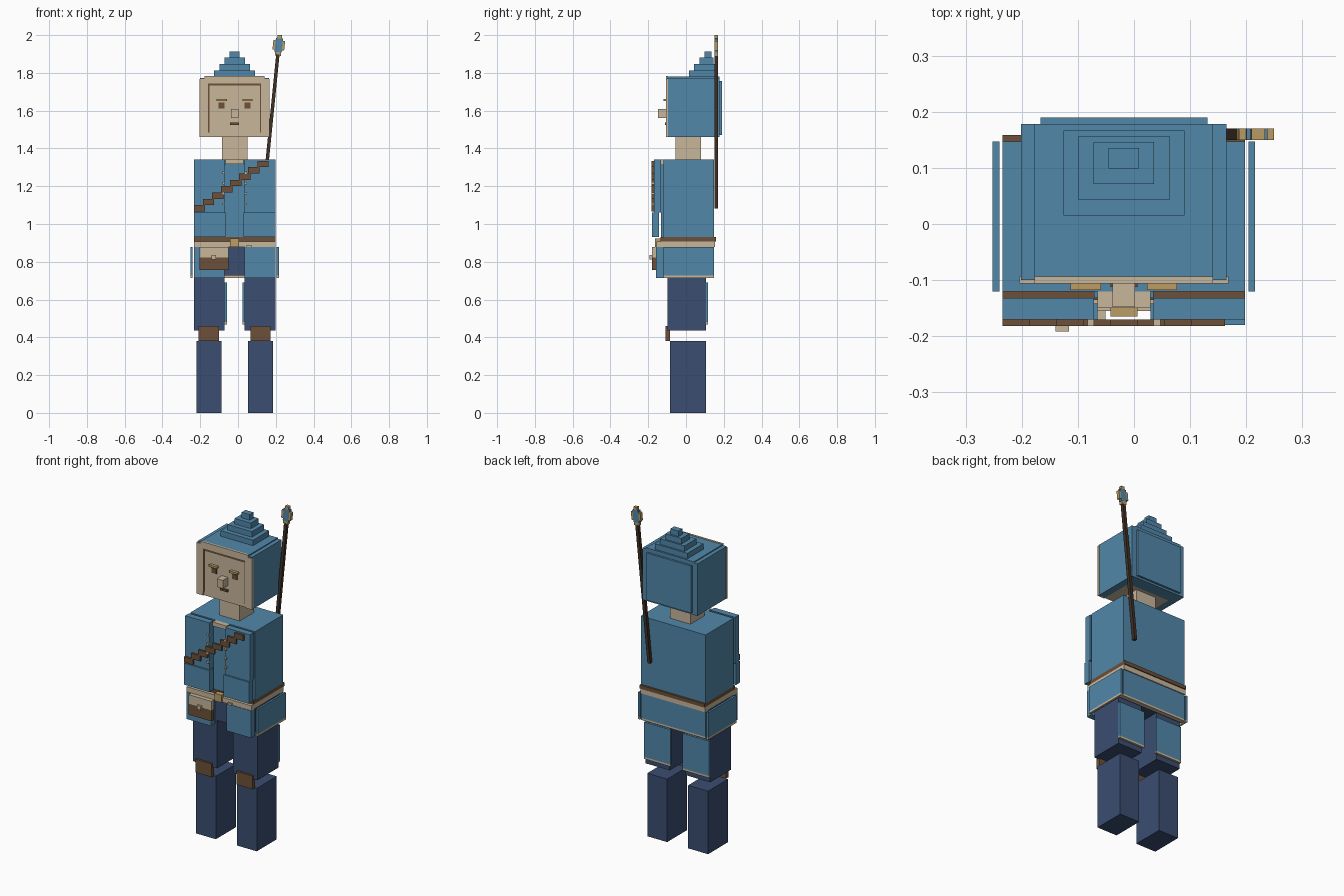
import bpy
import math
from mathutils import Vector, Matrix

if "Cube" in bpy.data.objects:
    bpy.data.objects.remove(bpy.data.objects["Cube"], do_unlink=True)

# Shared levels and edges of the figure
MIDDLE = -0.018
GAP, SIDE, THIN = 0.053, 0.216, 0.012
COAT_FRONT, COAT_BACK, CHEST_FRONT, POUCH_FRONT = -0.12, 0.147, -0.17, -0.18
LEG_FRONT, LEG_BACK, FACE_FRONT, HOOD_BACK = -0.085, 0.105, -0.1, 0.178
KNEE, TAIL, HIP, BELT, WAIST, CHEST = 0.38, 0.468, 0.715, 0.878, 0.93, 1.06
SHOULDER, CHIN, CROWN = 1.342, 1.46, 1.78


def material(name, red, green, blue):
    mat = bpy.data.materials.new(name)
    mat.use_nodes = True
    mat.diffuse_color = (red, green, blue, 1)
    shader = mat.node_tree.nodes["Principled BSDF"]
    shader.inputs["Base Color"].default_value = mat.diffuse_color
    return mat


blue = material("coat blue", 0.085, 0.245, 0.4)
navy = material("trouser navy", 0.043, 0.075, 0.16)
beige = material("skin beige", 0.58, 0.47, 0.33)
brown = material("leather brown", 0.15, 0.08, 0.04)
tan = material("brass tan", 0.5, 0.34, 0.13)
dark = material("dark wood", 0.05, 0.03, 0.02)


def box(name, mat, x, y, z):
    """Box from (low, high) pairs along each axis, x measured from the middle."""
    low, high = (Vector(corner) for corner in zip(x, y, z))
    bpy.ops.mesh.primitive_cube_add(size=1)
    part = bpy.context.object
    part.name = name
    size = Matrix.Diagonal((*(high - low), 1))
    centre = (low + high) / 2 + Vector((MIDDLE, 0, 0))
    part.data.transform(Matrix.Translation(centre) @ size)
    part.data.materials.append(mat)
    return part


def centred(name, mat, half, y, z):
    return box(name, mat, (-half, half), y, z)


def pair(name, mat, x, y, z):
    """A box on the left side and its mirrored twin on the right."""
    inner, outer = x
    box("left_" + name, mat, (inner, outer), y, z)
    box("right_" + name, mat, (-outer, -inner), y, z)


def hemmed(build, name, x, y, z):
    """Blue cloth panel with a beige hem along its lower edge."""
    bottom, top = z
    build(name, blue, x, y, (bottom + THIN, top))
    build(name + "_hem", beige, x, y, (bottom, bottom + THIN))


# Legs with knee pads and coat tails
pair("lower_leg", navy, (0.07, 0.203), (LEG_FRONT, LEG_BACK), (0, KNEE))
pair("knee_pad", brown, (0.083, 0.19), (LEG_FRONT - 2 * THIN, LEG_FRONT), (KNEE, KNEE + 0.08))
pair("upper_leg", navy, (GAP, SIDE), (LEG_FRONT - THIN, LEG_BACK), (0.437, HIP + THIN))
hemmed(pair, "coat_tail", (GAP - THIN, SIDE), (LEG_BACK, LEG_BACK + THIN), (TAIL, 0.69))
centred("pelvis", navy, SIDE - THIN, (FACE_FRONT, -COAT_FRONT), (HIP + THIN, BELT))

# Coat skirt
pair("skirt_front", blue, (GAP, SIDE), (-0.158, COAT_FRONT), (HIP, BELT))
hemmed(pair, "skirt_side", (SIDE + THIN / 2, SIDE + 1.5 * THIN), (COAT_FRONT, COAT_BACK), (HIP, BELT))
hemmed(centred, "skirt_back", SIDE, (-COAT_FRONT, COAT_BACK), (HIP, BELT))

# Belt, buckle and pouch
BELT_SPLIT = BELT + 0.03
centred("belt", beige, SIDE, (-0.155, COAT_BACK + THIN / 2), (BELT, BELT_SPLIT))
centred("belt_edge", brown, SIDE, (-0.135, COAT_BACK + THIN), (BELT_SPLIT, WAIST))
centred("buckle", tan, 2 * THIN, (-0.165, COAT_FRONT), (BELT, WAIST - THIN / 2))
box("belt_loop", beige, (0.063, 0.09), (-0.165, -0.15), (BELT, BELT + THIN))
POUCH_LEFT, POUCH_RIGHT, FLAP_EDGE = -0.033, -0.186, 0.823
box("pouch", brown, (POUCH_RIGHT, POUCH_LEFT), (POUCH_FRONT, -0.155), (0.757, FLAP_EDGE))
box("pouch_flap", beige, (POUCH_RIGHT, POUCH_LEFT), (POUCH_FRONT, -0.155), (FLAP_EDGE, BELT))
clasp = (POUCH_RIGHT + POUCH_LEFT) / 2
box("pouch_clasp", beige, (clasp - THIN, clasp + THIN), (POUCH_FRONT - THIN, POUCH_FRONT),
    (FLAP_EDGE - THIN, FLAP_EDGE + THIN))

# Torso, coat fronts and collar
centred("lower_torso", blue, SIDE, (COAT_FRONT, COAT_BACK), (WAIST, CHEST + THIN))
centred("upper_torso", blue, SIDE, (COAT_FRONT, COAT_BACK), (CHEST + THIN, SHOULDER))
pair("chest_panel", blue, (GAP, SIDE), (CHEST_FRONT, COAT_FRONT - THIN), (CHEST, SHOULDER))
pair("waist_panel", blue, (GAP - THIN / 2, SIDE), (POUCH_FRONT, -0.142), (WAIST, CHEST))
centred("placket", blue, GAP, (COAT_FRONT - THIN, COAT_FRONT), (WAIST, SHOULDER - 2 * THIN))
centred("collar", beige, GAP - THIN / 2, (-0.15, COAT_FRONT), (SHOULDER - 2 * THIN, SHOULDER))
for row in range(4):
    height = 1.1 + row * 0.055
    pair("button_" + str(row), beige, (GAP, GAP + THIN), (CHEST_FRONT - THIN, CHEST_FRONT),
         (height, height + THIN))

# Stepped strap across the chest
RISE, RUN = 0.0335, 0.048
for step in range(8):
    start, height = step * RUN - SIDE, CHEST + THIN / 2 + step * RISE
    box("strap_" + str(step), brown, (start, start + RUN + THIN),
        (CHEST_FRONT - THIN, CHEST_FRONT), (height, height + RISE))

# Head and hood
HOOD, CHEEK = 0.183, 0.14
centred("neck", beige, 0.068, (-0.055, 0.08), (SHOULDER, CHIN + THIN))
centred("face", beige, CHEEK, (FACE_FRONT, -FACE_FRONT), (CHIN, CROWN - THIN))
pair("hood_side", blue, (CHEEK, HOOD), (FACE_FRONT, HOOD_BACK), (CHIN, CROWN - THIN / 2))
centred("hood_top", blue, HOOD - 2 * THIN, (FACE_FRONT, HOOD_BACK), (CROWN - THIN, CROWN))
centred("hood_back", blue, CHEEK, (-FACE_FRONT, HOOD_BACK), (CHIN, CROWN - THIN))
centred("hood_back_plate", blue, 0.149, (HOOD_BACK, HOOD_BACK + THIN), (CHIN + THIN, CROWN - 2 * THIN))

# Raised rim around the face, with a thin dark edge inside it
RIM = (FACE_FRONT - THIN / 2, FACE_FRONT + THIN / 2)
RIM_LOW = CROWN - 3 * THIN
pair("rim_side", beige, (CHEEK, HOOD + THIN / 4), RIM, (CHIN, CROWN - THIN))
centred("rim_top", beige, HOOD - 2 * THIN, RIM, (RIM_LOW, CROWN + THIN / 4))
pair("rim_edge_side", brown, (CHEEK - THIN / 2, CHEEK), RIM, (CHIN + 2 * THIN, RIM_LOW))
centred("rim_edge_top", brown, CHEEK, RIM, (RIM_LOW - THIN, RIM_LOW))

# Hood point, stacked in shrinking steps
for step in range(4):
    height = CROWN + step * RISE
    centred("hood_step_" + str(step), blue, 0.108 - 0.027 * step,
            (0.015 + 0.028 * step, 0.167 - 0.0105 * step), (height, height + RISE))

# Face details
EYE, BROW, NOSE, MOUTH = 0.612 + 1, 0.65 + 1, 1.56, 1.525
pair("eye", brown, (GAP, 0.084), (FACE_FRONT - THIN / 2, FACE_FRONT), (EYE, EYE + 0.03))
pair("brow", tan, (GAP - THIN, 0.095), (FACE_FRONT - 1.5 * THIN, FACE_FRONT), (BROW, BROW + THIN))
centred("nose", beige, 0.02, (-0.148, FACE_FRONT), (NOSE, NOSE + 0.05))
centred("mouth", brown, 2 * THIN, (FACE_FRONT - THIN, FACE_FRONT), (MOUTH, MOUTH + THIN))

# Slanted arrow on the back, modelled upright and then tilted
DEPTH, FEATHER, TIP = (-0.01, 0.01), 0.019, 0.085
arrow = [
    centred("arrow_shaft", dark, 0.009, DEPTH, (-0.82, 0)),
    centred("arrow_binding", tan, FEATHER - THIN / 4, DEPTH, (-THIN / 2, THIN)),
    centred("arrow_fletching", blue, FEATHER, DEPTH, (THIN, TIP)),
    centred("arrow_nock", tan, THIN, DEPTH, (TIP, TIP + 1.5 * THIN)),
    box("left_feather", tan, (FEATHER, FEATHER + THIN), DEPTH, (2 * THIN, TIP - THIN)),
    box("right_feather", tan, (-FEATHER - THIN, -FEATHER), DEPTH, (2 * THIN, TIP - THIN)),
]
lean = Matrix.Rotation(math.radians(5.7), 4, "Y")
place = Matrix.Translation((0.211, 0.16, 1.898)) @ lean @ Matrix.Translation((-MIDDLE, 0, 0))
for part in arrow:
    part.data.transform(place)
